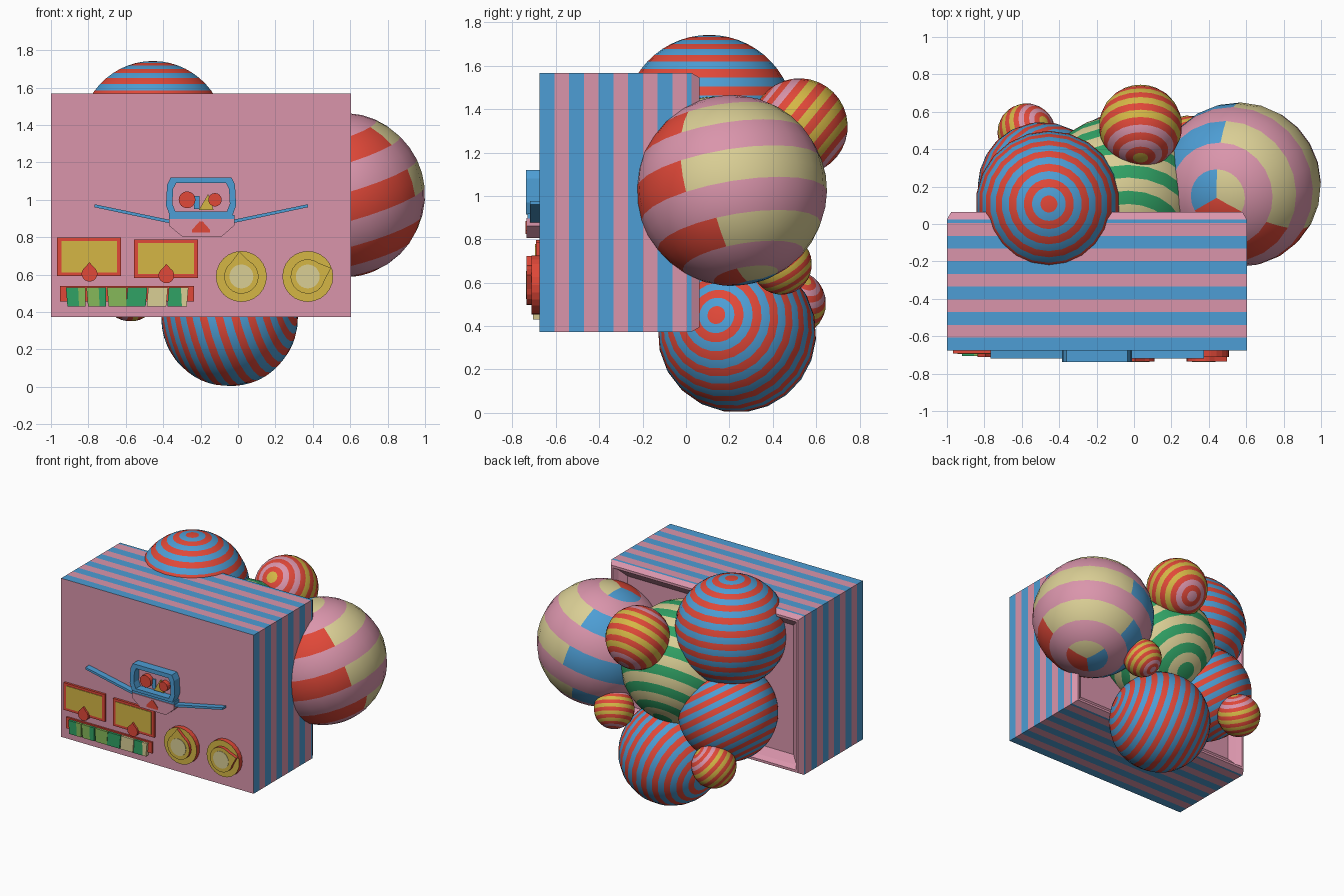
import bpy, bmesh, math
from mathutils import Vector

if "Cube" in bpy.data.objects:
    bpy.data.objects.remove(bpy.data.objects["Cube"])

COLOURS = {
    "pink": (0.70, 0.30, 0.41), "blue": (0.075, 0.34, 0.66), "red": (0.75, 0.065, 0.04),
    "yellow": (0.66, 0.47, 0.06), "cream": (0.70, 0.62, 0.30),
    "green": (0.03, 0.36, 0.13), "light_green": (0.24, 0.48, 0.10),
}
NAMES = list(COLOURS)
IDX = {n: i for i, n in enumerate(NAMES)}
MATS = []
for n, c in COLOURS.items():
    m = bpy.data.materials.new(n)
    m.diffuse_color = (*c, 1)
    m.use_nodes = True
    m.node_tree.nodes["Principled BSDF"].inputs["Base Color"].default_value = m.diffuse_color
    MATS.append(m)
FRONT = -0.675


def finish(bm, name, smooth=False):
    me = bpy.data.meshes.new(name)
    bmesh.ops.recalc_face_normals(bm, faces=bm.faces)
    for f in bm.faces:
        f.smooth = smooth
    bm.to_mesh(me)
    bm.free()
    for m in MATS:
        me.materials.append(m)
    ob = bpy.data.objects.new(name, me)
    bpy.context.collection.objects.link(ob)
    return ob


def ball(name, centre, r, axis, rings, segs, colour):
    """Sphere whose faces are coloured by polar angle and azimuth about its axis."""
    bm = bmesh.new()
    bmesh.ops.create_uvsphere(bm, u_segments=segs, v_segments=rings, radius=r)
    for f in bm.faces:
        c = f.calc_center_median()
        polar = math.degrees(math.atan2(math.hypot(c.x, c.y), c.z))
        f.material_index = IDX[colour(polar, math.degrees(math.atan2(c.y, c.x)))]
    ob = finish(bm, name, True)
    ob.rotation_mode = 'QUATERNION'
    ob.rotation_quaternion = Vector((0, 0, 1)).rotation_difference(Vector(axis))
    ob.location = centre


def prism(name, pts, y0, y1, front, side=None):
    """Outline in x,z pushed out from y0 to the front at y1."""
    bm = bmesh.new()
    a = [bm.verts.new((x, y0, z)) for x, z in pts]
    b = [bm.verts.new((x, y1, z)) for x, z in pts]
    bm.faces.new(a).material_index = IDX[side or front]
    bm.faces.new(b).material_index = IDX[front]
    for i in range(len(pts)):
        j = (i + 1) % len(pts)
        bm.faces.new((a[i], a[j], b[j], b[i])).material_index = IDX[side or front]
    return finish(bm, name)


def rect(x0, x1, z0, z1):
    return [(x0, z0), (x1, z0), (x1, z1), (x0, z1)]


def disc(x, z, r, n=24):
    return [(x + r * math.cos(math.tau * i / n), z + r * math.sin(math.tau * i / n)) for i in range(n)]


def drop(x, z, r, tip, n=18):
    """Circle with a pointed tip in the given direction (degrees)."""
    t = math.radians(tip)
    pts = [(x + 1.45 * r * math.cos(t), z + 1.45 * r * math.sin(t))]
    for i in range(n + 1):
        a = t + math.radians(32 + (360 - 64) * i / n)
        pts.append((x + r * math.cos(a), z + r * math.sin(a)))
    return pts


# Striped box with a bevelled, recessed back
bm = bmesh.new()
steps = [(FRONT + 0.068 * i, 0) for i in range(11)] + [(0.025, 0), (0.063, 0.022), (0.063, 0.04),
                                                      (0.03, 0.06), (-0.01, 0.11)]
loops = [[bm.verts.new((x, y, z)) for x, z in rect(-1 + d, 0.603 - d, 0.373 + d, 1.567 - d)]
         for y, d in steps]
bm.faces.new(loops[0])
bm.faces.new(loops[-1])
for k in range(len(loops) - 1):
    for i in range(4):
        j = (i + 1) % 4
        f = bm.faces.new((loops[k][i], loops[k][j], loops[k + 1][j], loops[k + 1][i]))
        f.material_index = IDX["blue" if k % 2 == 0 and k <= 10 else "pink"]
finish(bm, "striped_box")


# Ringed balls
def rings_of(first, second, n):
    return lambda p, a: first if int(p / 180 * n) % 2 == 0 else second


for name, c, r, axis, cols, n in [
        ("top_ball", (-0.455, 0.107, 1.35), 0.392, (0, 0, 1), ("red", "blue"), 27),
        ("bottom_ball", (-0.045, 0.235, 0.367), 0.365, (0.93, -0.26, 0.23), ("red", "blue"), 27),
        ("left_ball", (-0.49, 0.2, 0.78), 0.345, (-0.59, 0.05, -0.83), ("red", "blue"), 27),
        ("middle_ball", (-0.08, 0.15, 1.03), 0.43, (-0.08, 0.69, -0.72), ("green", "cream"), 19)]:
    ball(name, c, r, axis, n if n > 20 else 2 * n, 22, rings_of(*cols, n))


# Small balls: red rings on a yellow middle with pink ends
def small_colour(p, a):
    k = int(p / 180 * 17)
    if k % 2:
        return "red"
    return "yellow" if k == 0 or 5 <= k <= 12 else "pink"


for name, c, r, axis in [
        ("small_ball_upper", (0.035, 0.523, 1.32), 0.222, (0, -0.77, 0.63)),
        ("small_ball_left", (-0.575, 0.49, 0.505), 0.155, (0.6, 0.4, 0.69)),
        ("small_ball_right", (0.29, 0.44, 0.685), 0.14, (0.3, -0.5, 0.8))]:
    ball(name, c, r, axis, 17, 22, small_colour)


# Big patchwork ball: pink bands between three-coloured bands
def patch_colour(p, a):
    band = int(p / 20)
    if band % 2:
        return "pink"
    s = (a + 30 - (15 if band >= 6 else 0)) % 360
    return "cream" if s < 120 else "blue" if s < 240 else "red"


ball("patchwork_ball", (0.56, 0.21, 1.025), 0.44, (-0.27, -0.16, 0.95), 18, 24, patch_colour)

# Two gauges with pointed knobs
for side, x0, z0 in (("left", -0.967, 0.592), ("right", -0.556, 0.583)):
    x1, z1 = x0 + 0.342, z0 + 0.205
    prism(f"gauge_frame_{side}", rect(x0, x1, z0, z1), FRONT, -0.692, "red")
    prism(f"gauge_face_{side}", rect(x0 + 0.022, x1 - 0.022, z0 + 0.02, z1 - 0.018), -0.69, -0.696, "yellow")
    prism(f"gauge_knob_{side}", drop(x0 + 0.173, z0 + 0.013, 0.042, 90), FRONT, -0.71, "red")

# Row of keys hanging on a bar
prism("key_bar", rect(-0.952, -0.235, 0.457, 0.54), FRONT, -0.688, "red")
KEYS = [("green", "light_green"), ("light_green", "green"), ("light_green", "light_green"),
        ("green", "green"), ("cream", "cream"), ("green", "cream")]
for i, (a, b) in enumerate(KEYS):
    x = -0.92 + 0.11 * i
    s = 0.008 * (1 if i < 3 else -1)
    prism(f"key_{i}_left", [(x + s, 0.43), (x + 0.07, 0.43), (x + 0.065, 0.53), (x, 0.53)],
          FRONT, -0.705, a)
    prism(f"key_{i}_right", [(x + 0.07, 0.43), (x + 0.1 + s / 2, 0.43), (x + 0.105, 0.53), (x + 0.065, 0.53)],
          FRONT, -0.705, b)

# Round dials with pointed knobs
for side, x, tip in (("left", 0.018, 95), ("right", 0.373, 20)):
    prism(f"dial_{side}", disc(x, 0.59, 0.136), FRONT, -0.712, "yellow", "red")
    prism(f"dial_knob_{side}", drop(x, 0.59, 0.092, tip), -0.71, -0.735, "yellow", "red")
    prism(f"dial_cap_{side}", disc(x, 0.59, 0.064), -0.734, -0.738, "cream")

# Central hooded opening
outer = [(-0.36, 1.12), (-0.035, 1.12), (-0.016, 1.08), (-0.01, 0.97), (-0.03, 0.915),
         (-0.365, 0.915), (-0.385, 0.97), (-0.379, 1.08)]
inner = [(-0.197 + (x + 0.197) * 0.82, 1.015 + (z - 1.02) * 0.74) for x, z in outer]
bm = bmesh.new()
rows = [[bm.verts.new((x, y, z)) for x, z in pts]
        for pts, y in ((outer, FRONT), (outer, -0.738), (inner, -0.738), (inner, FRONT))]
for k in range(3):
    for i in range(8):
        j = (i + 1) % 8
        bm.faces.new((rows[k][i], rows[k][j], rows[k + 1][j], rows[k + 1][i])).material_index = IDX["blue"]
finish(bm, "hood_frame")
prism("hood_lining", inner, FRONT, -0.68, "pink")
for side, x, r in (("left", -0.272, 0.045), ("right", -0.123, 0.036)):
    prism(f"eye_{side}", disc(x, 1.0, r, 16), -0.678, -0.715, "red")
prism("inner_pointer", [(-0.21, 0.945), (-0.13, 0.945), (-0.16, 1.03)], -0.678, -0.70, "yellow")
prism("inner_plate", rect(-0.235, -0.205, 0.95, 1.02), -0.678, -0.69, "blue")

# Tray under the opening, with a wedge on it
prism("tray_lip", rect(-0.37, -0.02, 0.895, 0.918), FRONT, -0.73, "blue")
prism("tray", [(-0.37, 0.897), (-0.02, 0.897), (-0.02, 0.862), (-0.085, 0.805), (-0.3, 0.805),
               (-0.37, 0.862)], FRONT, -0.735, "pink")
prism("tray_wedge", [(-0.245, 0.825), (-0.15, 0.825), (-0.15, 0.84), (-0.19, 0.885), (-0.205, 0.885),
                     (-0.245, 0.84)], -0.73, -0.739, "red")

# Thin arms on both sides of the opening
for side, s in (("left", -1), ("right", 1)):
    xs = [-0.197 + s * d for d in (0.17, 0.57)]
    prism(f"arm_{side}", [(xs[0], 0.875), (xs[1], 0.96), (xs[1], 0.976), (xs[0], 0.893)],
          FRONT, -0.72, "blue")
